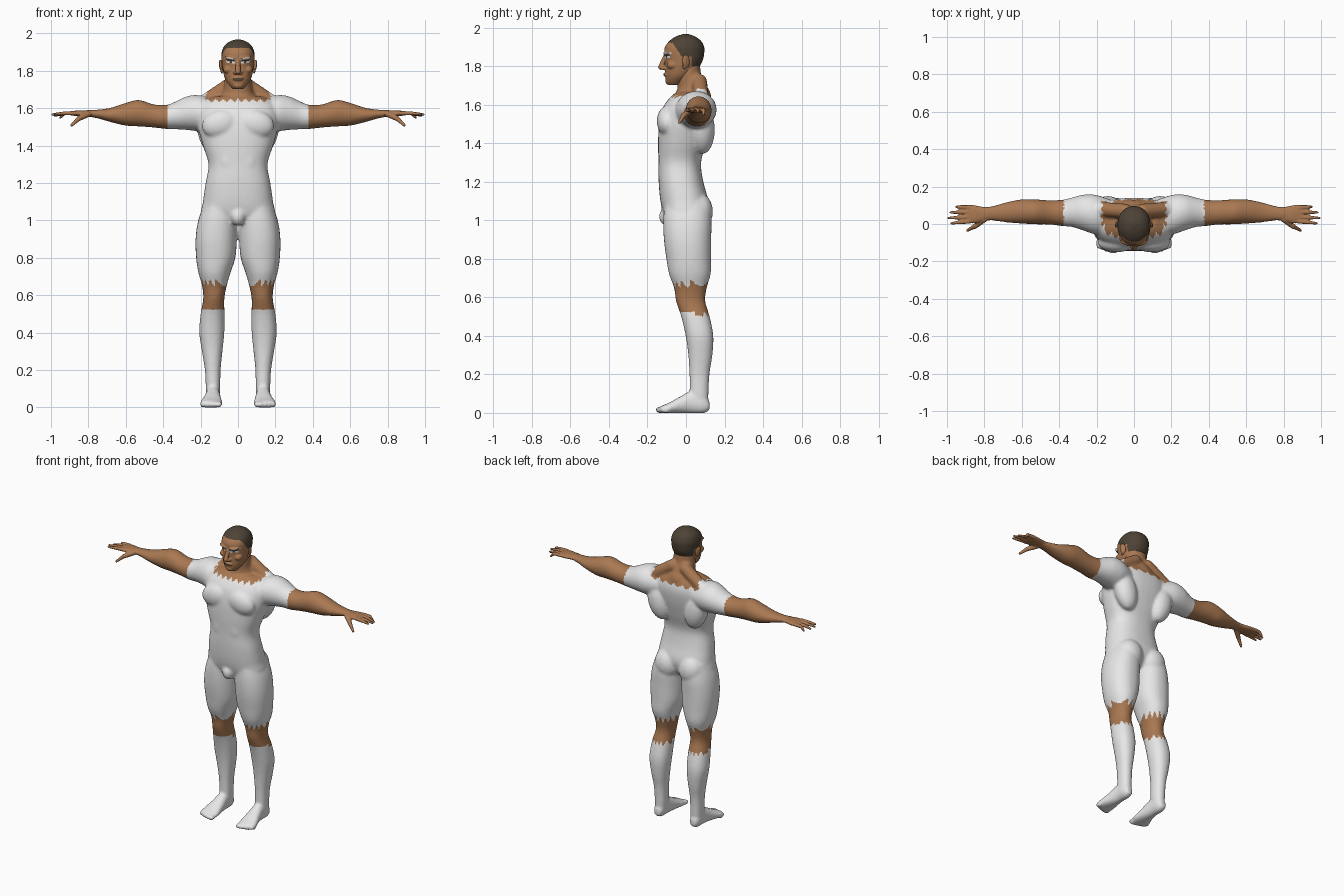
import bpy, bmesh, math
from mathutils import Vector, Matrix


def material(name, rgb):
    m = bpy.data.materials.new(name)
    m.diffuse_color = (*rgb, 1)
    return m


WHITE = material("white_suit", (0.80, 0.80, 0.80))
SKIN = material("skin", (0.40, 0.19, 0.085))
HAIR = material("dark_hair", (0.075, 0.055, 0.036))


def loft(bm, axis, rings, power=2.2, sides=28, sub=4):
    """Skin superellipse rings (t, u0, u1, v0, v1) placed along an axis."""
    P = [Vector(r) for r in rings]
    P = [2 * P[0] - P[1]] + P + [2 * P[-1] - P[-2]]
    path = []
    for i in range(1, len(P) - 2):
        a, b, c, d = P[i - 1:i + 3]
        for k in range(sub):
            t = k / sub
            path.append(0.5 * (2 * b + (c - a) * t + (2 * a - 5 * b + 4 * c - d) * t * t
                               + (3 * b - a - 3 * c + d) * t ** 3))
    path.append(P[-2])
    loops = []
    for t, u0, u1, v0, v1 in path:
        loop = []
        for k in range(sides):
            c, s = math.cos(math.tau * k / sides), math.sin(math.tau * k / sides)
            u = (u0 + u1) / 2 + (u1 - u0) / 2 * math.copysign(abs(c) ** (2 / power), c)
            v = (v0 + v1) / 2 + (v1 - v0) / 2 * math.copysign(abs(s) ** (2 / power), s)
            loop.append(bm.verts.new({"x": (t, u, v), "y": (u, t, v), "z": (u, v, t)}[axis]))
        loops.append(loop)
    for A, B in zip(loops, loops[1:]):
        for k in range(sides):
            n = (k + 1) % sides
            bm.faces.new((A[k], A[n], B[n], B[k]))
    bm.faces.new(loops[0])
    bm.faces.new(loops[-1])


def ball(bm, centre, radii, rot=(0, 0, 0)):
    R = Matrix.Rotation(rot[2], 4, 'Z') @ Matrix.Rotation(rot[1], 4, 'Y') @ Matrix.Rotation(rot[0], 4, 'X')
    M = Matrix.Translation(centre) @ R @ Matrix.Diagonal((*radii, 1))
    bmesh.ops.create_uvsphere(bm, u_segments=20, v_segments=12, radius=1, matrix=M)


def tube(bm, p0, p1, r0, r1):
    """Rounded tapered rod between two points."""
    p0, p1 = Vector(p0), Vector(p1)
    d = p1 - p0
    M = Matrix.Translation((p0 + p1) / 2) @ d.to_track_quat('Z', 'Y').to_matrix().to_4x4()
    bmesh.ops.create_cone(bm, cap_ends=True, segments=12, radius1=r0, radius2=r1, depth=d.length, matrix=M)
    ball(bm, p0, (r0,) * 3)
    ball(bm, p1, (r1,) * 3)


def mirror(bm):
    new = bmesh.ops.duplicate(bm, geom=bm.verts[:] + bm.edges[:] + bm.faces[:])["geom"]
    bmesh.ops.scale(bm, vec=(-1, 1, 1), verts=[g for g in new if isinstance(g, bmesh.types.BMVert)])


def finish(bm, name, mats, rule=None, voxel=None, smooth=0):
    """Fuse the overlapping volumes, relax them, then colour faces by rule."""
    bmesh.ops.recalc_face_normals(bm, faces=bm.faces)
    me = bpy.data.meshes.new(name)
    bm.to_mesh(me)
    bm.free()
    ob = bpy.data.objects.new(name, me)
    bpy.context.collection.objects.link(ob)
    bpy.context.view_layer.objects.active = ob
    if voxel:
        m = ob.modifiers.new("fuse", 'REMESH')
        m.mode, m.voxel_size = 'VOXEL', voxel
        bpy.ops.object.modifier_apply(modifier=m.name)
    if smooth:
        m = ob.modifiers.new("relax", 'SMOOTH')
        m.factor, m.iterations = 0.5, smooth
        bpy.ops.object.modifier_apply(modifier=m.name)
    ob.data.materials.clear()
    for mat in mats:
        ob.data.materials.append(mat)
    for p in ob.data.polygons:
        p.use_smooth = True
        p.material_index = rule(*p.center) if rule else 0
    return ob


def zig(t, size, step):
    return size * abs((t / step) % 1 * 2 - 1)


# ---- body: legs, feet and arms on one side, then mirrored
bm = bmesh.new()
loft(bm, "z", [(1.10, .01, .178, -.11, .12), (1.0, .004, .213, -.118, .132), (.9, .006, .227, -.115, .131),
               (.8, .014, .224, -.102, .13), (.72, .04, .212, -.088, .128), (.65, .06, .192, -.062, .108),
               (.58, .073, .186, -.052, .1), (.5, .072, .2, -.025, .123), (.4, .073, .207, -.002, .142),
               (.3, .083, .193, .012, .137), (.2, .093, .177, .018, .122), (.1, .095, .172, .02, .117),
               (.04, .1, .168, .03, .115)])
loft(bm, "y", [(.122, .112, .156, .012, .06), (.09, .1, .17, -.002, .1), (.03, .097, .172, -.002, .115),
               (-.03, .09, .184, -.002, .085), (-.09, .083, .202, -.002, .052), (-.13, .086, .202, -.002, .036)])
for i in range(5):
    ball(bm, (.1 + .023 * i, -.137 + .004 * i * i / 2, .016), (.016 - .001 * i, .024, .017))
loft(bm, "x", [(.1, -.04, .12, 1.5, 1.63), (.2, -.055, .155, 1.478, 1.668), (.27, -.035, .157, 1.483, 1.664),
               (.33, -.016, .142, 1.487, 1.637), (.38, -.012, .13, 1.488, 1.618), (.45, -.003, .127, 1.496, 1.62),
               (.53, -.002, .132, 1.502, 1.644), (.6, .002, .132, 1.506, 1.628), (.68, .008, .117, 1.525, 1.602),
               (.75, .017, .098, 1.545, 1.592), (.8, .016, .09, 1.554, 1.59), (.84, .02, .085, 1.56, 1.585)], 2)
ball(bm, (.095, -.1, 1.515), (.1, .052, .075), (0, .25, 0))      # chest muscle
ball(bm, (.14, .085, 1.47), (.075, .065, .13), (0, .25, 0))      # back muscle
ball(bm, (.09, .07, 1.045), (.085, .07, .095))                   # buttock
ball(bm, (.055, -.105, 1.32), (.05, .037, .09))                  # stomach muscle
tube(bm, (.05, .07, 1.72), (.19, .08, 1.625), .04, .04)          # shoulder slope
mirror(bm)
# torso, neck and groin on the centre line
loft(bm, "z", [(z, -w, w, f, b) for z, w, f, b in (
    (.985, .08, -.09, .07), (1.03, .19, -.115, .1), (1.1, .187, -.133, .115), (1.2, .173, -.142, .09),
    (1.3, .158, -.143, .078), (1.4, .188, -.145, .105), (1.5, .215, -.14, .13), (1.58, .215, -.122, .14),
    (1.635, .19, -.085, .13), (1.665, .12, -.05, .115))], 2.4, 36)
loft(bm, "z", [(z, -w, w, f, b) for z, w, f, b in (
    (1.6, .12, -.08, .13), (1.66, .095, -.05, .128), (1.7, .077, -.044, .105), (1.75, .072, -.046, .08),
    (1.82, .07, -.045, .072))], 2)
ball(bm, (0, -.095, 1.02), (.04, .045, .05))


def suit_colour(x, y, z):
    ax = abs(x)
    if ax > .375:
        return 1
    knee_top = .645 + zig(ax + y * .6, .045, .036)
    knee_low = .525 - (zig(x, .03, .024) if y > .05 else 0)
    if knee_low < z < knee_top:
        return 1
    collar = 1.63 + zig(x, .022, .04) if y < .03 else 1.615 + zig(x, .02, .06)
    return int(z > collar and ax < .165 + zig(y, .015, .04))


finish(bm, "body", [WHITE, SKIN], suit_colour, .0085, 7)

# ---- hands: palm, four fingers and thumb
bm = bmesh.new()
loft(bm, "x", [(.77, .022, .09, 1.555, 1.588), (.81, .014, .092, 1.556, 1.588), (.85, .004, .1, 1.556, 1.588),
               (.885, .004, .102, 1.56, 1.584), (.9, .01, .098, 1.564, 1.58)])
for y0, y1, x1, z1 in ((.014, .004, .975, 1.568), (.038, .032, .991, 1.566),
                       (.064, .062, .98, 1.56), (.089, .092, .95, 1.55)):
    mid = (.93, (y0 + y1) / 2, 1.572)
    tube(bm, (.88, y0, 1.573), mid, .012, .0105)
    tube(bm, mid, (x1, y1, z1), .0105, .007)
tube(bm, (.8, .025, 1.568), (.85, -.012, 1.545), .016, .014)
tube(bm, (.85, -.012, 1.545), (.89, -.034, 1.508), .013, .008)
mirror(bm)
finish(bm, "hands", [SKIN], None, .005, 1)

# ---- head: skull, nose, brow, lips and chin
bm = bmesh.new()
loft(bm, "z", [(z, -w, w, f, b) for z, w, f, b in (
    (1.702, .028, -.09, -.04), (1.72, .045, -.102, -.01), (1.75, .066, -.107, .03), (1.79, .079, -.108, .065),
    (1.83, .085, -.108, .087), (1.87, .088, -.113, .095), (1.9, .087, -.109, .094), (1.932, .074, -.085, .077),
    (1.955, .047, -.05, .045), (1.967, .012, -.012, .012))], 2.15, 36)
tube(bm, (0, -.108, 1.85), (0, -.13, 1.795), .011, .015)
ball(bm, (0, -.106, 1.757), (.03, .012, .011))
ball(bm, (0, -.092, 1.722), (.026, .015, .018))
for s in (-1, 1):
    ball(bm, (s * .013, -.115, 1.789), (.011, .014, .01))
    ball(bm, (s * .037, -.1, 1.868), (.036, .016, .01), (0, s * -.1, s * .3))
    ball(bm, (s * .055, -.07, 1.805), (.024, .03, .022))


def head_colour(x, y, z):
    ax = abs(x)
    if y < -.05:                                   # white brows and eyes, dark lashes
        rise = .12 * (ax - .04)
        if .014 < ax < .07 and abs(z - 1.864 - rise) < .005:
            return 2
        if .018 < ax < .062 and abs(z - 1.846 - rise) < .006:
            return 0 if abs(ax - .038) < .007 else 2
        if .018 < ax < .062 and abs(z - 1.855 - rise) < .005:
            return 0
        if ax < .028 and abs(z - 1.757) < .0025:   # mouth line
            return 0
    if y < -.07:
        line = 1.922
    elif y < -.02:
        line = 1.922 - (y + .07) * 1.5
    else:
        line = 1.848 if y < .03 else 1.8
    return 0 if z > line else 1


finish(bm, "head", [HAIR, SKIN, WHITE], head_colour, .0038, 3)

# ---- ears
bm = bmesh.new()
ball(bm, (.09, .0, 1.825), (.009, .02, .034), (.15, .12, .35))
ball(bm, (.086, -.008, 1.8), (.007, .011, .014))
mirror(bm)
finish(bm, "ears", [SKIN])
